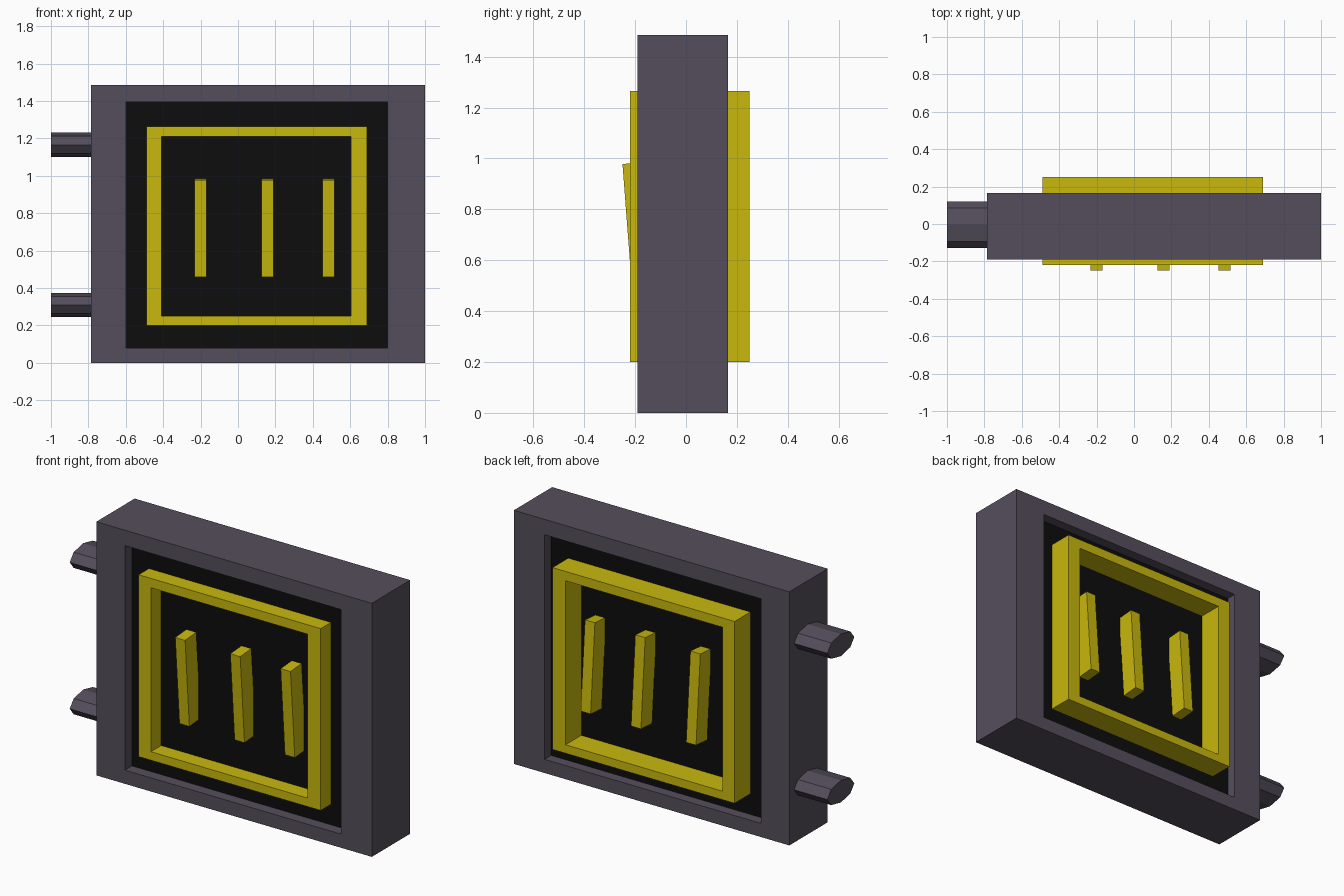
import bpy, bmesh
from math import pi, atan2
from mathutils import Matrix, Vector

if "Cube" in bpy.data.objects:
    bpy.data.objects.remove(bpy.data.objects["Cube"])


def material(name, rgb):
    m = bpy.data.materials.new(name)
    m.diffuse_color = (*rgb, 1)
    m.use_nodes = True
    m.node_tree.nodes["Principled BSDF"].inputs["Base Color"].default_value = m.diffuse_color
    return m


METAL = material("dark_metal", (0.09, 0.076, 0.106))
BLACK = material("black", (0.004, 0.004, 0.004))
YELLOW = material("yellow", (0.58, 0.48, 0.004))


def finish(name, bm, mat):
    bmesh.ops.recalc_face_normals(bm, faces=bm.faces)
    me = bpy.data.meshes.new(name)
    bm.to_mesh(me)
    bm.free()
    me.materials.append(mat)
    ob = bpy.data.objects.new(name, me)
    bpy.context.collection.objects.link(ob)
    return ob


def box(name, mat, x, y, z, tilt=0):
    """Box from (min, max) ranges, optionally tilted about its own x axis."""
    bm = bmesh.new()
    centre = Vector([(r[0] + r[1]) / 2 for r in (x, y, z)])
    size = [r[1] - r[0] for r in (x, y, z)]
    bmesh.ops.create_cube(bm, size=1, matrix=Matrix.Translation(centre)
                          @ Matrix.Rotation(tilt, 4, 'X') @ Matrix.Diagonal((*size, 1)))
    return finish(name, bm, mat)


def rect_frame(name, mat, outer, inner, y):
    """Rectangular frame; outer and inner are (x0, x1, z0, z1)."""
    bm = bmesh.new()

    def loop(r, yy):
        x0, x1, z0, z1 = r
        return [bm.verts.new((px, yy, pz))
                for px, pz in ((x0, z0), (x1, z0), (x1, z1), (x0, z1))]

    rings = [loop(outer, y[0]), loop(outer, y[1]), loop(inner, y[1]), loop(inner, y[0])]
    for a, b in zip(rings, rings[1:] + rings[:1]):
        for i in range(4):
            j = (i + 1) % 4
            bm.faces.new((a[i], a[j], b[j], b[i]))
    return finish(name, bm, mat)


# Heavy outer frame with a recessed black panel
opening = (-0.6, 0.8, 0.08, 1.395)
rect_frame("outer_frame", METAL, (-0.785, 1.0, 0, 1.485), opening, (-0.19, 0.165))
box("panel", BLACK, opening[:2], (-0.125, 0.105), opening[2:])

# Raised yellow border passing through the panel
rect_frame("border", YELLOW, (-0.49, 0.69, 0.2, 1.265), (-0.41, 0.605, 0.25, 1.21),
           (-0.22, 0.25))

# Three slightly tilted bars on each side
tilt = atan2(0.04, 0.525)
for i, cx in enumerate((-0.2, 0.157, 0.483)):
    for side, cy in (("front", -0.178), ("back", 0.167)):
        box(f"{side}_bar_{i + 1}", YELLOW, (cx - 0.032, cx + 0.032),
            (cy - 0.052, cy + 0.052), (0.462, 0.983), tilt)

# Flattened octagonal mounting pegs on the left edge
for name, z in (("upper_peg", 1.166), ("lower_peg", 0.309)):
    bm = bmesh.new()
    bmesh.ops.create_cone(bm, cap_ends=True, segments=8, radius1=1, radius2=1, depth=1,
                          matrix=Matrix.Translation((-0.8825, -0.004, z))
                          @ Matrix.Diagonal((0.235, 0.125, 0.065, 1))
                          @ Matrix.Rotation(pi / 2, 4, 'Y'))
    finish(name, bm, METAL)
